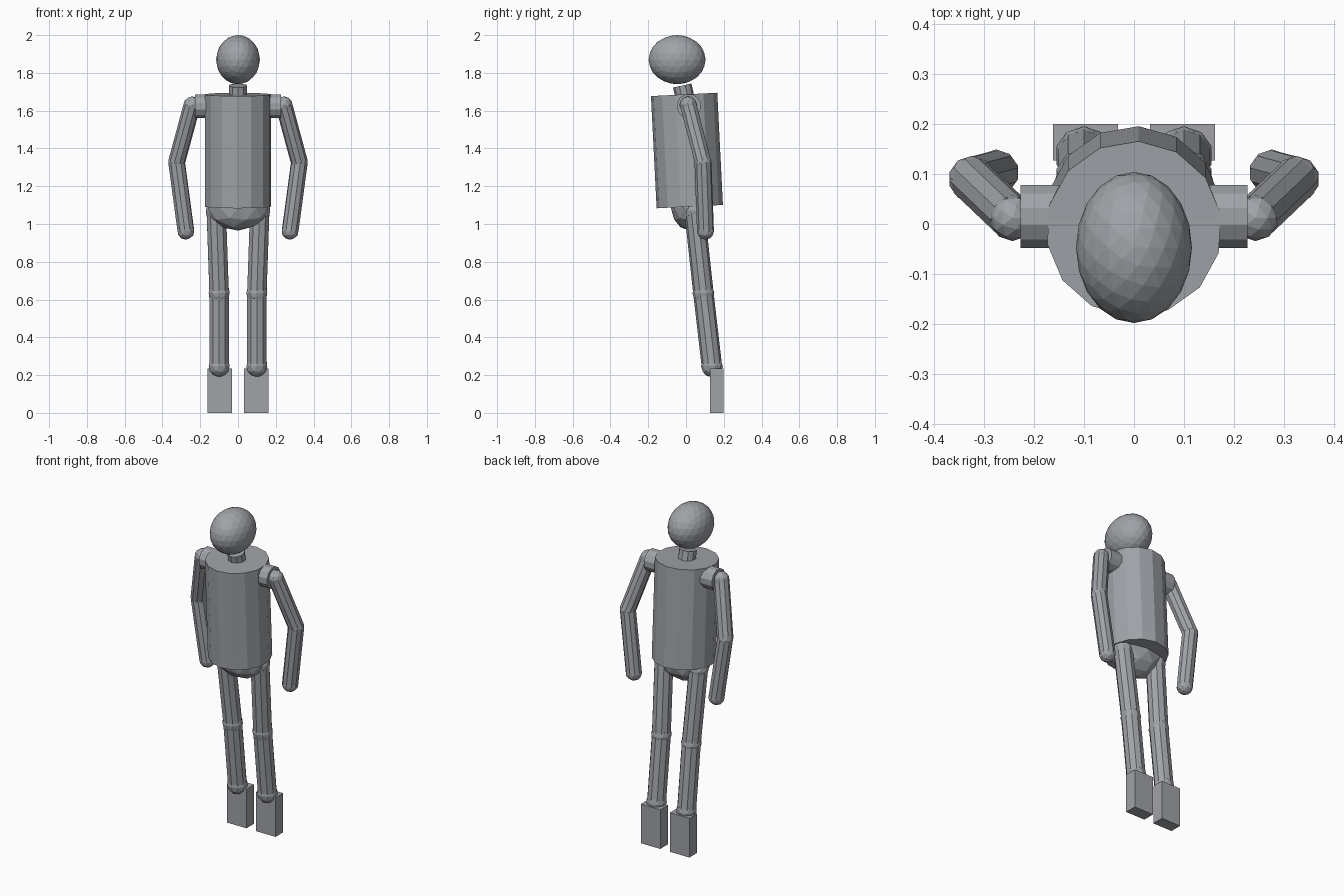
import bpy
from math import radians
from mathutils import Vector, Matrix

if "Cube" in bpy.data.objects:
    bpy.data.objects.remove(bpy.data.objects["Cube"], do_unlink=True)

# One grey for the whole figure
grey = bpy.data.materials.new("mannequin grey")
grey.use_nodes = True
grey.diffuse_color = (0.35, 0.365, 0.39, 1)
grey.node_tree.nodes["Principled BSDF"].inputs["Base Color"].default_value = grey.diffuse_color


def finish(name):
    ob = bpy.context.object
    ob.name = name
    ob.data.materials.append(grey)
    return ob


def tube(name, start, end, radius, sides=10, turn=0):
    """Closed prism running between two points."""
    a, b = Vector(start), Vector(end)
    bpy.ops.mesh.primitive_cylinder_add(vertices=sides, radius=radius, depth=(b - a).length)
    ob = finish(name)
    ob.data.transform(Matrix.Rotation(radians(turn), 4, "Z"))
    ob.location = (a + b) / 2
    ob.rotation_mode = "QUATERNION"
    ob.rotation_quaternion = Vector((0, 0, 1)).rotation_difference(b - a)
    return ob


def ball(name, centre, radii, detail=2):
    bpy.ops.mesh.primitive_ico_sphere_add(subdivisions=detail, radius=1, location=centre)
    ob = finish(name)
    ob.scale = radii
    return ob


def limb(side, names, joints, radius, ball_radius):
    """Chain of tubes with a ball at each joint."""
    for i, (joint, point) in enumerate(joints):
        ball(f"{side}_{joint}", point, (ball_radius,) * 3)
        if i:
            tube(f"{side}_{names[i - 1]}", joints[i - 1][1], point, radius)


# Head, neck and trunk
ball("head", (0, -0.047, 1.87), (0.116, 0.151, 0.13), 3)
tube("neck", (0, 0.005, 1.62), (0, -0.02, 1.733), 0.05)
tube("torso", (0, 0.02, 1.092), (0, -0.01, 1.686), 0.176, 14, -3)
tube("shoulder_bar", (-0.227, 0.015, 1.624), (0.227, 0.015, 1.624), 0.065, 12, 15)
ball("pelvis", (0, 0.02, 1.085), (0.165, 0.1, 0.12))

# Arms, legs and feet
for side, s in (("left", 1), ("right", -1)):
    limb(side, ("upper_arm", "forearm"),
         [("shoulder", (s * 0.243, 0.012, 1.63)),
          ("elbow", (s * 0.325, 0.09, 1.327)),
          ("hand", (s * 0.276, 0.103, 0.963))], 0.045, 0.046)
    limb(side, ("thigh", "shin"),
         [("hip", (s * 0.115, 0.045, 1.07)),
          ("knee", (s * 0.1, 0.092, 0.635)),
          ("ankle", (s * 0.1, 0.137, 0.247))], 0.054, 0.058)
    bpy.ops.mesh.primitive_cube_add(size=1, location=(s * 0.097, 0.163, 0.118))
    foot = finish(f"{side}_foot")
    foot.scale = (0.13, 0.073, 0.236)
